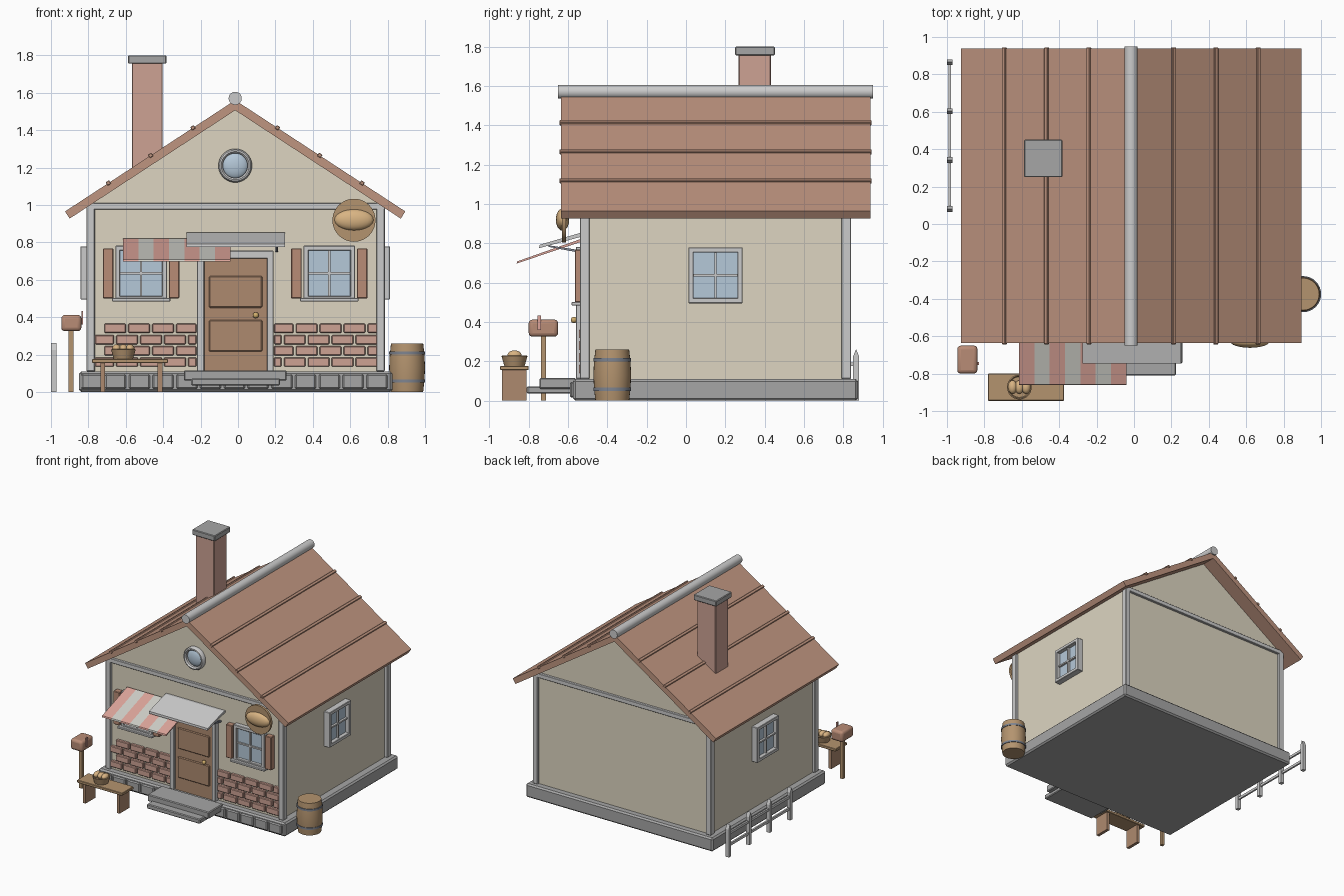
import bpy, bmesh, math
from mathutils import Matrix, Vector

if "Cube" in bpy.data.objects:
    bpy.data.objects.remove(bpy.data.objects["Cube"])

CX = -0.015  # house centre line


def mat(name, hexa):
    m = bpy.data.materials.new(name)
    c = [int(hexa[i:i + 2], 16) / 255 for i in (0, 2, 4)]
    m.diffuse_color = [((v + 0.055) / 1.055) ** 2.4 for v in c] + [1]
    m.use_nodes = True
    m.node_tree.nodes["Principled BSDF"].inputs["Base Color"].default_value = m.diffuse_color
    return m


WALL, ROOF, BRICK = mat("plaster", "DDD5C1"), mat("roof_tile", "BF9580"), mat("brick", "CDA294")
WOOD, DOOR, GLASS = mat("wood", "B4946F"), mat("door_wood", "AE8A6F"), mat("glass", "B5C8D8")
STONE, IRON, BREAD = mat("stone", "A6A6A6"), mat("iron", "7E8490"), mat("bread", "D9B483")
SHUT, PINK, CLOTH = mat("shutter", "B98C76"), mat("awning_pink", "DDA59A"), mat("awning_pale", "CFCFC8")
BRASS = mat("brass", "D0AE6C")


def finish(name, bm, m=None, bevel=0, smooth=False, seg=1):
    bmesh.ops.recalc_face_normals(bm, faces=bm.faces)
    me = bpy.data.meshes.new(name)
    bm.to_mesh(me)
    bm.free()
    o = bpy.data.objects.new(name, me)
    bpy.context.collection.objects.link(o)
    if m:
        me.materials.append(m)
    if bevel:
        b = o.modifiers.new("bevel", 'BEVEL')
        b.width, b.segments = bevel, seg
    if smooth:
        bpy.context.view_layer.objects.active = o
        o.select_set(True)
        bpy.ops.object.shade_smooth_by_angle(angle=math.radians(35))
        o.select_set(False)
    return o


def boxes(name, bounds, m=None, bevel=0, M=Matrix(), seg=1):
    """One object from boxes given as (x0, x1, y0, y1, z0, z1)."""
    bm = bmesh.new()
    for x0, x1, y0, y1, z0, z1 in bounds:
        T = Matrix.Translation(((x0 + x1) / 2, (y0 + y1) / 2, (z0 + z1) / 2))
        bmesh.ops.create_cube(bm, size=1, matrix=M @ T @ Matrix.Diagonal((x1 - x0, y1 - y0, z1 - z0, 1)))
    return finish(name, bm, m, bevel, seg > 1, seg)


def prism(name, pts, a, b, axis='Y', m=None):
    """Profile (x,z) extruded along y, or (y,z) extruded along x."""
    bm = bmesh.new()
    put = (lambda p, t: (p[0], t, p[1])) if axis == 'Y' else (lambda p, t: (t, p[0], p[1]))
    f = bm.faces.new([bm.verts.new(put(p, a)) for p in pts])
    r = bmesh.ops.extrude_face_region(bm, geom=[f])
    d = (0, b - a, 0) if axis == 'Y' else (b - a, 0, 0)
    bmesh.ops.translate(bm, vec=d, verts=[v for v in r['geom'] if isinstance(v, bmesh.types.BMVert)])
    return finish(name, bm, m)


def lathe(name, prof, loc, m=None, rot=Matrix(), n=32):
    """Spin an (r, z) profile about z; rot then turns it."""
    bm = bmesh.new()
    vs = [bm.verts.new((r, 0, z)) for r, z in prof]
    es = [bm.edges.new(p) for p in zip(vs, vs[1:])]
    bmesh.ops.spin(bm, geom=vs + es, cent=(0, 0, 0), axis=(0, 0, 1), angle=math.tau, steps=n)
    bmesh.ops.remove_doubles(bm, verts=bm.verts, dist=1e-5)
    bm.transform(Matrix.Translation(loc) @ rot)
    return finish(name, bm, m, smooth=True)


def ball(name, loc, s, m=None):
    bm = bmesh.new()
    bmesh.ops.create_uvsphere(bm, u_segments=24, v_segments=14, radius=1,
                              matrix=Matrix.Translation(loc) @ Matrix.Diagonal((*s, 1)))
    return finish(name, bm, m, smooth=True)


FRONT = Matrix.Rotation(math.pi / 2, 4, 'X')  # local +z faces -y

# Plinth with a row of stones on the front
boxes("plinth", [(-0.85, 0.825, -0.575, 0.875, 0, 0.11)], STONE, 0.012)
boxes("plinth_stones", [(-0.838 + i * 0.127, -0.725 + i * 0.127, -0.59, -0.56, 0.015, 0.095)
                        for i in range(13)], STONE, 0.008)

# House body with gables, corner posts and cross bands
prism("house_walls", [(-0.79, 0.1), (0.76, 0.1), (0.76, 1.01), (CX, 1.515), (-0.79, 1.01)], -0.52, 0.82, m=WALL)
boxes("corner_posts", [(x, x + 0.045, y, y + 0.05, 0.11, 0.99)
                       for x in (-0.81, 0.74) for y in (-0.54, 0.79)], None, 0.004)
boxes("gable_bands", [(-0.81, 0.785, y, y + 0.025, 0.975, 1.01) for y in (-0.54, 0.815)], None, 0.003)

# Roof slabs, battens and ridge
slope = math.atan2(0.595, 0.91)
for s, side in ((-1, "left"), (1, "right")):
    prism(f"roof_{side}", [(CX, 1.56), (CX + s * 0.91, 0.965), (CX + s * 0.885, 0.927), (CX, 1.506)],
          -0.635, 0.938, m=ROOF)
    bars = [(d - 0.011, d + 0.011, -0.643, 0.944, -0.01, 0.011) for d in (0.27, 0.54, 0.81)]
    M = Matrix.Translation((CX, 0, 1.56)) @ Matrix.Diagonal((s, 1, 1, 1)) @ Matrix.Rotation(slope, 4, 'Y')
    boxes(f"roof_battens_{side}", bars, ROOF, 0.003, M)
lathe("ridge_cap", [(0, 0), (0.035, 0), (0.035, 1.6), (0, 1.6)], (CX, 0.95, 1.57), None, FRONT)

# Chimney
boxes("chimney", [(-0.567, -0.403, 0.268, 0.432, 1.08, 1.76)], BRICK, 0.004)
boxes("chimney_cap", [(-0.587, -0.383, 0.25, 0.452, 1.755, 1.8)], STONE, 0.005)

# Round gable window
lathe("round_window_frame", [(0.066, 0), (0.066, 0.03), (0.075, 0.04), (0.083, 0.038), (0.09, 0.028), (0.09, 0)],
      (CX, -0.518, 1.21), None, FRONT, 40)
ball("round_window_glass", (CX, -0.52, 1.21), (0.07, 0.028, 0.07), GLASS)


# Windows, built facing -y around their centre
def window(name, M, w, h, sill):
    f = 0.026
    frame = [(-w, w, -0.04, 0, h - f, h), (-w, w, -0.04, 0, -h, -h + f),
             (-w, -w + f, -0.04, 0, -h, h), (w - f, w, -0.04, 0, -h, h)]
    boxes(name + "_frame", frame, None, 0.003, M)
    boxes(name + "_glass", [(-w + f, w - f, -0.015, 0, -h + f, h - f)], GLASS, 0, M)
    boxes(name + "_muntins", [(-0.006, 0.006, -0.028, -0.01, -h + f, h - f),
                              (-w + f, w - f, -0.028, -0.01, -0.006, 0.006)], None, 0, M)
    if sill:
        boxes(name + "_sill", [(-w - 0.018, w + 0.018, -0.062, 0, -h - 0.004, -h + 0.014)], None, 0.003, M)


for s, side in ((-1, "left"), (1, "right")):
    x = CX + s * 0.503
    window(f"front_window_{side}", Matrix.Translation((x, -0.52, 0.635)), 0.138, 0.147, True)
    boxes(f"shutters_{side}", [(x + d - 0.028, x + d + 0.028, -0.565, -0.515, 0.5, 0.768) for d in (-0.176, 0.176)],
          SHUT, 0.004)
    wx = 0.76 if s > 0 else -0.79
    M = Matrix.Translation((wx, 0.15, 0.637)) @ Matrix.Rotation(s * math.pi / 2, 4, 'Z') \
        @ Matrix.Diagonal((1, 1.3, 1, 1))
    window(f"side_window_{side}", M, 0.138, 0.142, False)

# Door with frame, panels and knob
boxes("door_frame", [(-0.22, -0.18, -0.56, -0.51, 0.11, 0.755), (0.155, 0.19, -0.56, -0.51, 0.11, 0.755),
                     (-0.22, 0.19, -0.56, -0.51, 0.713, 0.755)], None, 0.004)
boxes("door", [(-0.182, 0.157, -0.545, -0.51, 0.11, 0.715)], DOOR)
boxes("door_panels", [(-0.155, 0.13, -0.555, -0.54, a, b) for a, b in ((0.45, 0.62), (0.215, 0.385))], DOOR, 0.006)
ball("door_knob", (0.095, -0.57, 0.41), (0.016, 0.016, 0.016), BRASS)

# Steps
boxes("steps", [(-0.29, 0.26, -0.745, -0.56, 0.06, 0.115), (-0.25, 0.225, -0.81, -0.56, 0.035, 0.073)], STONE, 0.006)

# Running-bond brickwork on the lower front wall
bricks = []
for a, b in ((-0.765, -0.222), (0.192, 0.745)):
    for row in range(4):
        z = 0.135 + row * 0.06
        x = -0.843 + (row % 2) * 0.064 + 0.064
        while x < b:
            lo, hi = max(x, a), min(x + 0.116, b)
            if hi - lo > 0.02:
                bricks.append((lo, hi, -0.543, -0.515, z, z + 0.05))
            x += 0.128
boxes("front_bricks", bricks, BRICK, 0.005)

# Door canopy with brackets, striped awning
prism("door_canopy", [(-0.747, 0.775), (-0.745, 0.792), (-0.54, 0.852), (-0.515, 0.852), (-0.515, 0.838)],
      -0.275, 0.25, 'X')
for x in (-0.24, 0.2):
    prism("canopy_bracket", [(-0.70, 0.782), (-0.70, 0.79), (-0.52, 0.762), (-0.52, 0.748)], x, x + 0.015, 'X', IRON)
for i in range(7):
    x = -0.615 + i * 0.082
    prism(f"awning_stripe_{i}", [(-0.862, 0.697), (-0.858, 0.708), (-0.54, 0.82), (-0.53, 0.808)],
          x, x + 0.082, 'X', CLOTH if i % 2 else PINK)

# Hanging round sign with a loaf
lathe("sign_disc", [(0, 0), (0.115, 0), (0.115, 0.02), (0, 0.02)], (0.62, -0.61, 0.918), WOOD, FRONT, 40)
ball("sign_loaf", (0.62, -0.628, 0.92), (0.105, 0.034, 0.056), BREAD)
boxes("sign_bracket", [(0.612, 0.628, -0.612, -0.515, 0.935, 0.95)], IRON)

# Barrel with hoops
BX, BY = 0.904, -0.375
lathe("barrel", [(0, 0), (0.086, 0), (0.093, 0.065), (0.096, 0.13), (0.093, 0.195), (0.086, 0.26), (0, 0.26)],
      (BX, BY, 0), WOOD)
for z in (0.05, 0.2):
    lathe("barrel_hoop", [(0.088, 0), (0.0965, 0), (0.0965, 0.016), (0.088, 0.016), (0.088, 0)], (BX, BY, z), IRON)

# Bench and bread basket
boxes("bench_seat", [(-0.78, -0.375, -0.945, -0.8, 0.155, 0.177)], WOOD, 0.003)
boxes("bench_legs", [(x, x + 0.025, -0.935, -0.81, 0, 0.157) for x in (-0.735, -0.43)], DOOR)
lathe("basket", [(0, 0), (0.052, 0), (0.066, 0.05), (0.06, 0.052), (0.055, 0.04), (0, 0.04)],
      (-0.613, -0.872, 0.177), WOOD)
for i in (-1, 0, 1):
    ball("basket_loaf", (-0.613 + i * 0.036, -0.872, 0.231), (0.024, 0.036, 0.024), BREAD)

# Mailbox
boxes("mailbox_post", [(-0.905, -0.88, -0.738, -0.713, 0, 0.335)], WOOD)
boxes("mailbox", [(-0.945, -0.837, -0.8, -0.65, 0.325, 0.412)], SHUT, 0.02, seg=3)
boxes("mailbox_flag", [(-0.838, -0.828, -0.755, -0.738, 0.36, 0.432)], PINK)

# Picket fence
for y in (0.08, 0.342, 0.603, 0.865):
    prism("fence_post", [(y - 0.015, 0), (y + 0.015, 0), (y + 0.015, 0.225), (y, 0.262), (y - 0.015, 0.225)],
          -1.0, -0.97, 'X')
boxes("fence_rails", [(-0.992, -0.978, 0.08, 0.865, z, z + 0.02) for z in (0.08, 0.175)])
